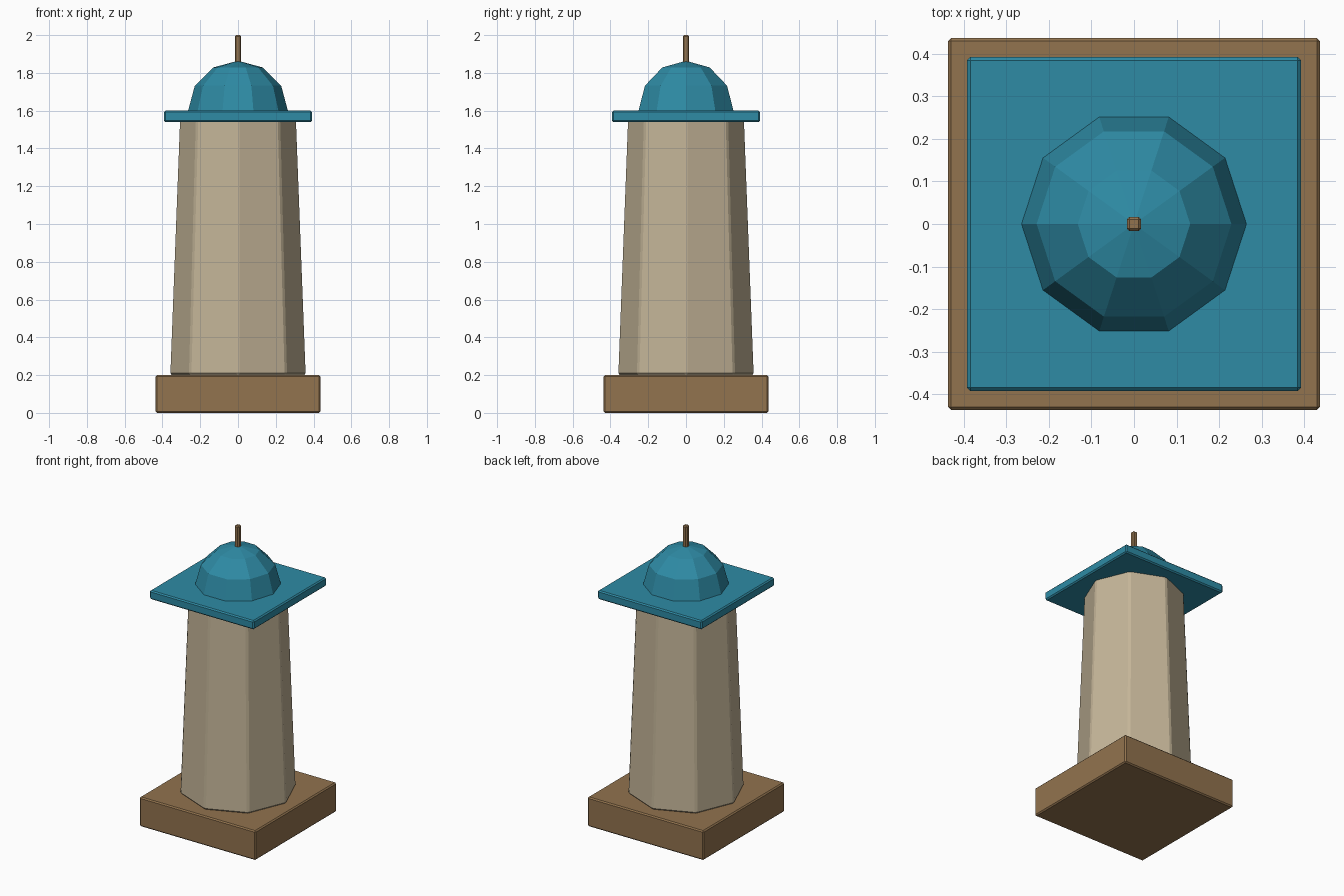
import bpy
import math

cube = bpy.data.objects.get("Cube")
if cube:
    bpy.data.objects.remove(cube, do_unlink=True)


def material(name, rgb):
    # Colours are given as sRGB bytes and stored as linear values
    lin = [((c / 255 + 0.055) / 1.055) ** 2.4 for c in rgb]
    mat = bpy.data.materials.new(name)
    mat.use_nodes = True
    mat.diffuse_color = (*lin, 1)
    mat.node_tree.nodes["Principled BSDF"].inputs["Base Color"].default_value = (*lin, 1)
    return mat


stone = material("pale stone", (196, 181, 152))
wood = material("brown wood", (146, 115, 78))
teal = material("teal roof", (46, 139, 165))


def finish(name, mat, bevel=0):
    obj = bpy.context.object
    obj.name = name
    obj.data.materials.append(mat)
    if bevel:
        mod = obj.modifiers.new("Soft edges", "BEVEL")
        mod.width = bevel
        mod.segments = 1
        mod.limit_method = "ANGLE"
        mod.angle_limit = math.radians(30)
    return obj


def slab(name, half, bottom, top, mat, bevel):
    bpy.ops.mesh.primitive_cube_add(size=1, location=(0, 0, (bottom + top) / 2))
    bpy.context.object.scale = (half * 2, half * 2, top - bottom)
    bpy.ops.object.transform_apply(location=False, rotation=False, scale=True)
    return finish(name, mat, bevel)


# Square plinth
slab("plinth", 0.437, 0, 0.2, wood, 0.008)

# Tapering octagonal tower with corners on the axes
low, high = 0.2, 1.56
bpy.ops.mesh.primitive_cone_add(vertices=8, radius1=0.362, radius2=0.31,
                                depth=high - low, location=(0, 0, (low + high) / 2))
finish("tower", stone, 0.01)

# Flat square roof
slab("roof_slab", 0.392, 1.54, 1.6, teal, 0.008)

# Faceted dome with corners front and back
bpy.ops.mesh.primitive_uv_sphere_add(segments=10, ring_count=6, radius=0.264,
                                     location=(0, 0, 1.6), rotation=(0, 0, math.pi / 2))
finish("dome", teal)

# Finial rod
slab("finial", 0.017, 1.8, 2.0, wood, 0.007)
